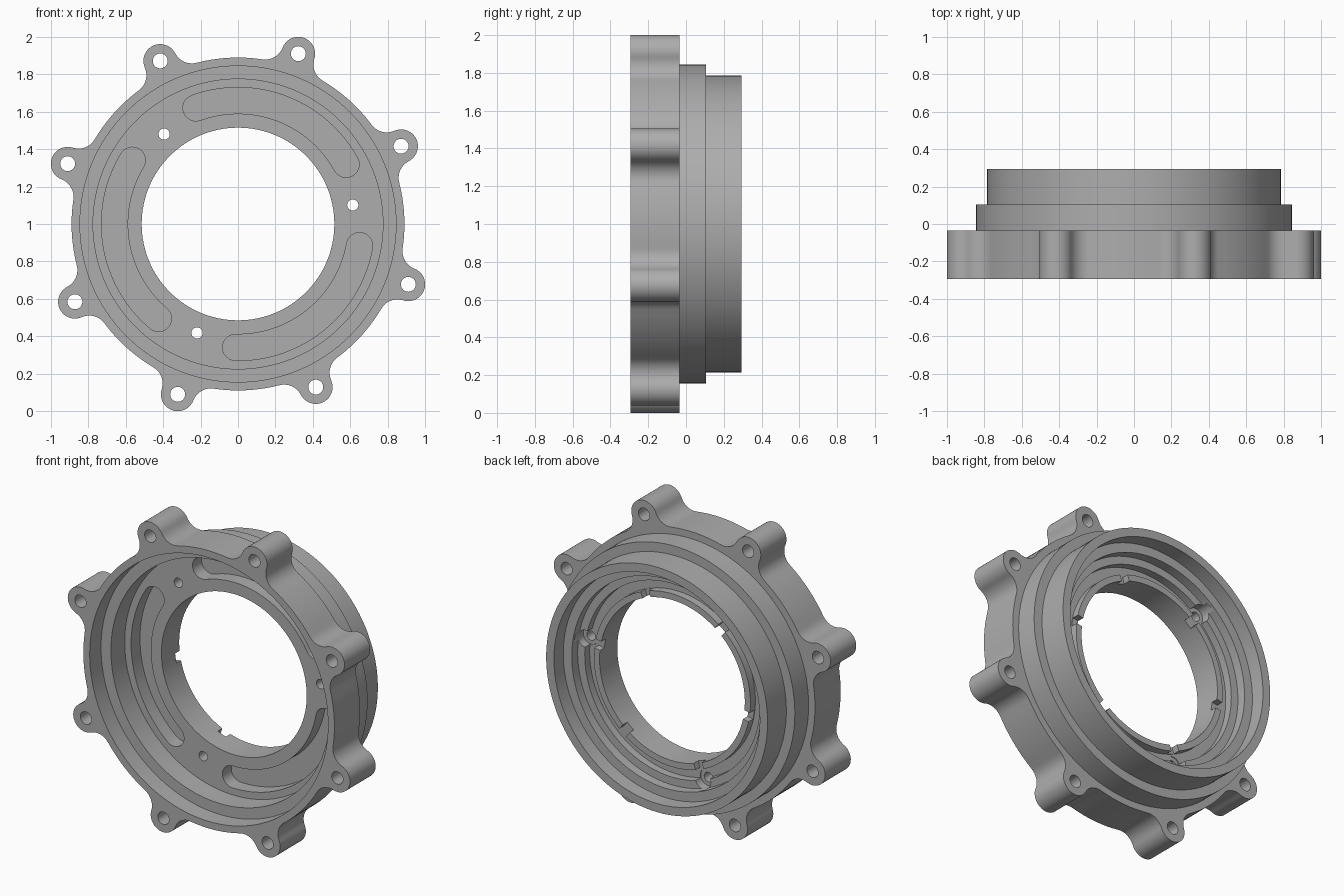
import bpy, bmesh, math
from math import cos, sin, pi, radians

if "Cube" in bpy.data.objects:
    bpy.data.objects.remove(bpy.data.objects["Cube"], do_unlink=True)

SEG = 128
LUG_R, LUG_RAD, RING, FILLET = 0.966, 0.09, 0.89, 0.1
LUGS = [radians(25.5 + 45 * k) for k in range(8)]
PINS = [radians(9.4 + 120 * k) for k in range(3)]


def polar(r, a, c=(0, 0)):
    return (c[0] + r * cos(a), c[1] + r * sin(a))


def arc(c, r, a0, a1, n):
    return [polar(r, a0 + (a1 - a0) * i / n, c) for i in range(n + 1)]


def finish(bm, name):
    bmesh.ops.recalc_face_normals(bm, faces=bm.faces)
    me = bpy.data.meshes.new(name)
    bm.to_mesh(me)
    bm.free()
    ob = bpy.data.objects.new(name, me)
    bpy.context.scene.collection.objects.link(ob)
    return ob


def prisms(name, loops, y0, y1):
    """Extrude outlines drawn in the x-z plane along y."""
    bm = bmesh.new()
    for loop in loops:
        a = [bm.verts.new((x, y0, z + 1)) for x, z in loop]
        b = [bm.verts.new((x, y1, z + 1)) for x, z in loop]
        bm.faces.new(a)
        bm.faces.new(b[::-1])
        for i in range(len(a)):
            j = (i + 1) % len(a)
            bm.faces.new((a[i], a[j], b[j], b[i]))
    return finish(bm, name)


def lathe(name, profile, ring=False):
    """Revolve (radius, y) points; capped solid, or a closed ring."""
    bm = bmesh.new()
    rows = []
    for r, y in profile:
        pts = [polar(r, 2 * pi * i / SEG) for i in range(SEG)]
        rows.append([bm.verts.new((x, y, z + 1)) for x, z in pts])
    pairs = list(zip(rows, rows[1:]))
    if ring:
        pairs.append((rows[-1], rows[0]))
    else:
        bm.faces.new(rows[0])
        bm.faces.new(rows[-1][::-1])
    for a, b in pairs:
        for i in range(SEG):
            j = (i + 1) % SEG
            bm.faces.new((a[i], a[j], b[j], b[i]))
    return finish(bm, name)


def circles(r, centres, n=24):
    return [arc(c, r, 0, 2 * pi * (n - 1) / n, n - 1) for c in centres]


# Flange outline: round ring with eight filleted lugs
d = RING + FILLET
e = LUG_RAD + FILLET
spread = math.acos((d * d + LUG_R ** 2 - e * e) / (2 * d * LUG_R))
outline = []
for a in LUGS:
    lug = polar(LUG_R, a)
    f0, f1 = polar(d, a - spread), polar(d, a + spread)
    t0 = math.atan2(f0[1] - lug[1], f0[0] - lug[0])
    t1 = math.atan2(f1[1] - lug[1], f1[0] - lug[0])
    t1 += 2 * pi * math.ceil((t0 - t1) / (2 * pi))
    s0 = a - spread + pi
    end0 = t0 + pi
    end0 -= 2 * pi * round((end0 - s0) / (2 * pi))
    s1 = a + spread + pi
    end1 = t1 + pi
    end1 -= 2 * pi * round((end1 - s1) / (2 * pi))
    outline += arc(f0, FILLET, s0, end0, 8)
    outline += arc(lug, LUG_RAD, t0, t1, 20)[1:-1]
    outline += arc(f1, FILLET, end1, s1, 8)
    outline += arc((0, 0), RING, a + spread, a + pi / 4 - spread, 8)[1:-1]
body = prisms("lugged_ring_housing", [outline], -0.295, -0.035)

# Stepped hub behind the flange
hub = lathe("hub", [(0.845, -0.1), (0.845, 0.105), (0.785, 0.105), (0.785, 0.295)])

# Stepped recesses and the centre bore
front = lathe("front_recess", [(0.845, -0.4), (0.845, -0.18), (0.775, -0.18), (0.775, -0.04)])
rear = lathe("rear_recess", [(0.73, 0.4), (0.73, 0.2), (0.67, 0.2), (0.67, 0.14)])
bore = lathe("centre_bore", [(0.515, -0.5), (0.515, 0.5)])
groove = lathe("rear_groove", [(0.555, 0.09), (0.62, 0.09), (0.62, 0.17), (0.555, 0.17)], True)

# Three curved blind slots in the front floor
slots = []
for p in PINS:
    a0, a1 = p + radians(19.5), p + radians(100.5)
    slots.append(arc((0, 0), 0.73, a0, a1, 40)
                 + arc(polar(0.66, a1), 0.07, a1, a1 + pi, 12)[1:-1]
                 + arc((0, 0), 0.59, a1, a0, 40)
                 + arc(polar(0.66, a0), 0.07, a0 + pi, a0 + 2 * pi, 12)[1:-1])
slot_cut = prisms("curved_slots", slots, -0.1, 0.05)

# Pin holes, their rear scallops, radial channels and lug holes
pin_pts = [polar(0.622, a) for a in PINS]
pin_cut = prisms("pin_holes", circles(0.03, pin_pts), -0.2, 0.25)
scallops = prisms("pin_scallops", circles(0.055, pin_pts), 0.085, 0.18)
channels = []
for k in range(6):
    a = PINS[0] + k * pi / 3
    side = (-0.03 * sin(a), 0.03 * cos(a))
    p, q = polar(0.45, a), polar(0.59, a)
    channels.append([(c[0] + s * side[0], c[1] + s * side[1])
                     for c, s in ((p, -1), (q, -1), (q, 1), (p, 1))])
channel_cut = prisms("radial_channels", channels, 0.095, 0.19)
lug_cut = prisms("lug_holes", circles(0.04, [polar(LUG_R, a) for a in LUGS]), -0.4, 0.1)

# Combine everything into one solid
cutters = [front, rear, bore, groove, slot_cut, scallops, channel_cut, pin_cut, lug_cut]
for ob in [hub] + cutters:
    ob.hide_render = True
    mod = body.modifiers.new(ob.name, "BOOLEAN")
    mod.operation = "UNION" if ob is hub else "DIFFERENCE"
    mod.solver = "EXACT"
    mod.object = ob
graph = bpy.context.evaluated_depsgraph_get()
solid = bpy.data.meshes.new_from_object(body.evaluated_get(graph))
body.modifiers.clear()
body.data = solid
for ob in [hub] + cutters:
    bpy.data.objects.remove(ob, do_unlink=True)

# Plain grey metal
mat = bpy.data.materials.new("grey_metal")
mat.use_nodes = True
grey = (0.42, 0.42, 0.42, 1)
mat.diffuse_color = grey
mat.node_tree.nodes["Principled BSDF"].inputs["Base Color"].default_value = grey
solid.materials.clear()
solid.materials.append(mat)

bpy.ops.object.select_all(action="DESELECT")
body.select_set(True)
bpy.context.view_layer.objects.active = body
bpy.ops.object.shade_smooth_by_angle(angle=radians(30))
